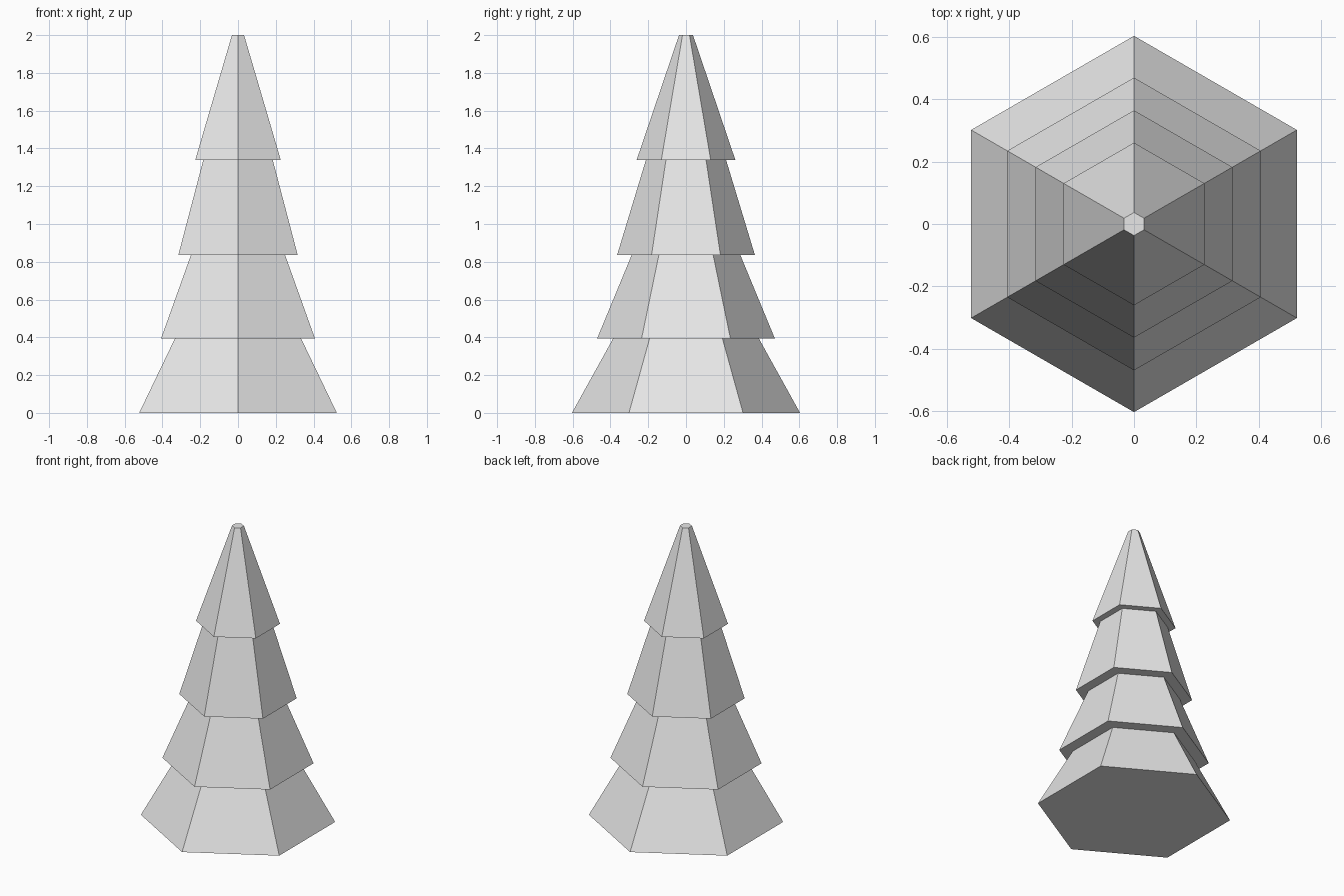
import bpy
import bmesh
from math import cos, sin, tau

cube = bpy.data.objects.get("Cube")
if cube:
    bpy.data.objects.remove(cube, do_unlink=True)

SIDES = 6
# (radius, height) outline of the four stacked tiers, bottom to top
OUTLINE = [
    (0.604, 0.0), (0.385, 0.395),
    (0.47, 0.395), (0.288, 0.835),
    (0.365, 0.835), (0.212, 1.34),
    (0.261, 1.34), (0.037, 2.0),
]

# Plain grey colour
grey = bpy.data.materials.new("light grey")
grey.use_nodes = True
colour = (0.8, 0.8, 0.8, 1)
grey.diffuse_color = colour
grey.node_tree.nodes["Principled BSDF"].inputs["Base Color"].default_value = colour


def ring(bm, radius, z):
    """Hexagon of vertices with corners pointing front and back."""
    angles = [tau * (i / SIDES + 0.25) for i in range(SIDES)]
    return [bm.verts.new((radius * cos(a), radius * sin(a), z)) for a in angles]


# Tiered tree body: rings joined into sloping sides and flat overhangs
bm = bmesh.new()
rings = [ring(bm, r, z) for r, z in OUTLINE]
for low, high in zip(rings, rings[1:]):
    for i in range(SIDES):
        j = (i + 1) % SIDES
        bm.faces.new((low[i], low[j], high[j], high[i]))

# Flat base and small flat tip
bm.faces.new(rings[0][::-1])
bm.faces.new(rings[-1])
bmesh.ops.recalc_face_normals(bm, faces=bm.faces)

mesh = bpy.data.meshes.new("tree_tiers")
bm.to_mesh(mesh)
bm.free()
mesh.materials.append(grey)
tree = bpy.data.objects.new("tree_tiers", mesh)
bpy.context.collection.objects.link(tree)
